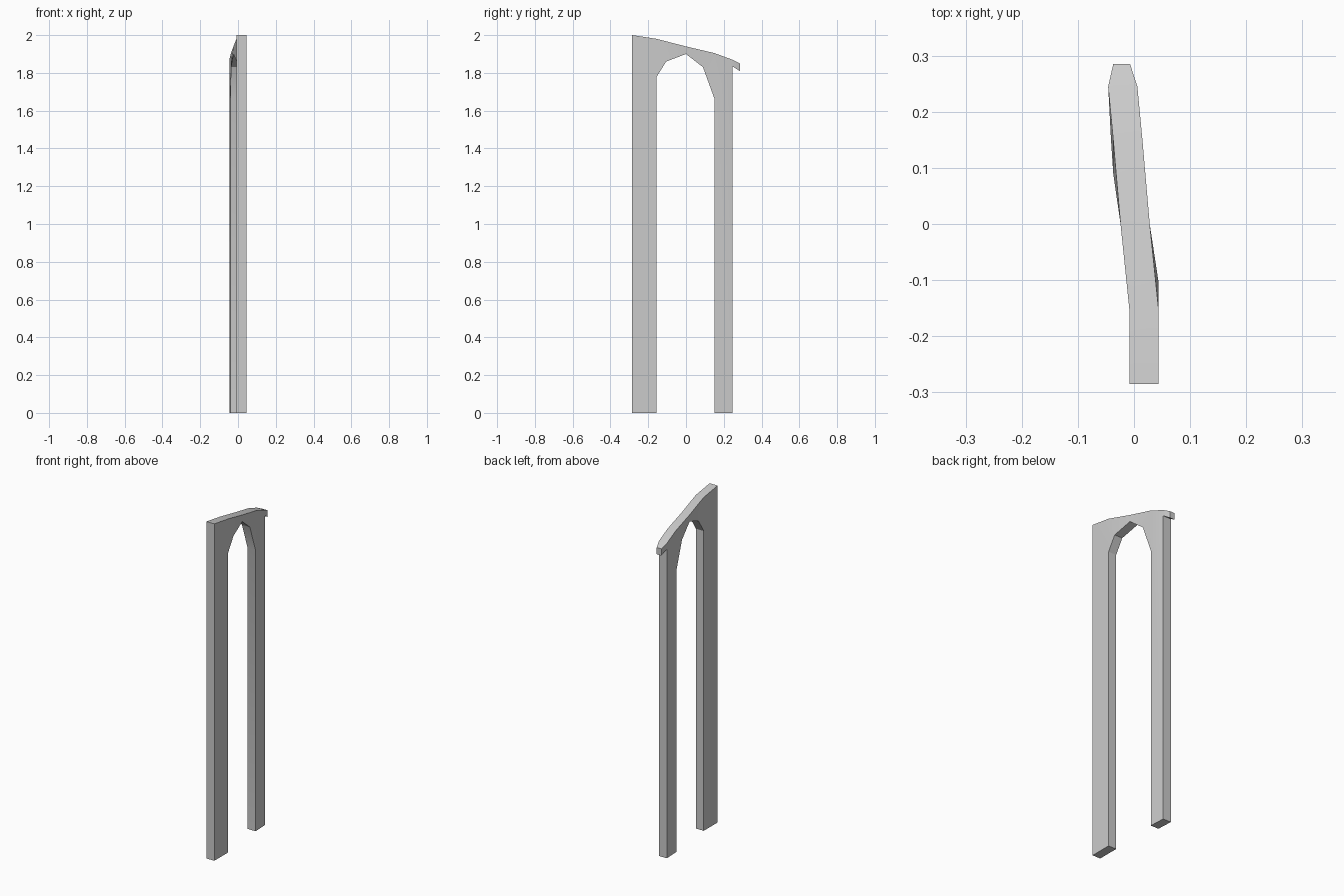
import bpy
import bmesh

cube = bpy.data.objects.get("Cube")
if cube:
    bpy.data.objects.remove(cube, do_unlink=True)

stone = bpy.data.materials.new("pale_grey")
stone.use_nodes = True
colour = (0.6, 0.6, 0.6, 1)
stone.diffuse_color = colour
stone.node_tree.nodes["Principled BSDF"].inputs["Base Color"].default_value = colour

# Arch outline: y, z, sideways centre x, half thickness
outline = [
    (-.285, 0, .018, .026), (-.155, 0, .018, .026),        # front foot
    (-.155, 1.78, .018, .026), (-.105, 1.86, .018, .026),  # opening
    (0, 1.9, .002, .026), (.09, 1.83, -.011, .026), (.15, 1.665, -.015, .026),
    (.15, 0, -.015, .026), (.245, 0, -.02, .026),          # rear foot
    (.245, 1.835, -.02, .026), (.285, 1.81, -.022, .015),  # overhanging tip
    (.285, 1.85, -.022, .015), (.245, 1.87, -.02, .026),   # sloping top
    (.15, 1.905, -.011, .026), (0, 1.94, .002, .026),
    (-.155, 1.98, .018, .026), (-.285, 2, .018, .026),
]
# Side panels: front leg, arch segments, rear leg, tip
panels = [(0, 1, 2, 15, 16), (2, 3, 15), (3, 4, 14, 15), (4, 5, 13, 14),
          (5, 6, 13), (6, 7, 8, 9, 12, 13), (9, 10, 11, 12)]

bm = bmesh.new()
left = [bm.verts.new((x + h, y, z)) for y, z, x, h in outline]
right = [bm.verts.new((x - h, y, z)) for y, z, x, h in outline]
for panel in panels:
    bm.faces.new([left[i] for i in panel])
    bm.faces.new([right[i] for i in reversed(panel)])
# Rim joining both sides
for i in range(len(outline)):
    j = (i + 1) % len(outline)
    bm.faces.new((left[i], right[i], right[j], left[j]))
bmesh.ops.recalc_face_normals(bm, faces=bm.faces[:])

mesh = bpy.data.meshes.new("support_arch")
bm.to_mesh(mesh)
bm.free()
mesh.materials.append(stone)
arch = bpy.data.objects.new("support_arch", mesh)
bpy.context.collection.objects.link(arch)

# Soften the gentle bends, keep the corners crisp
bpy.context.view_layer.objects.active = arch
arch.select_set(True)
bpy.ops.object.shade_smooth_by_angle(angle=0.5)
